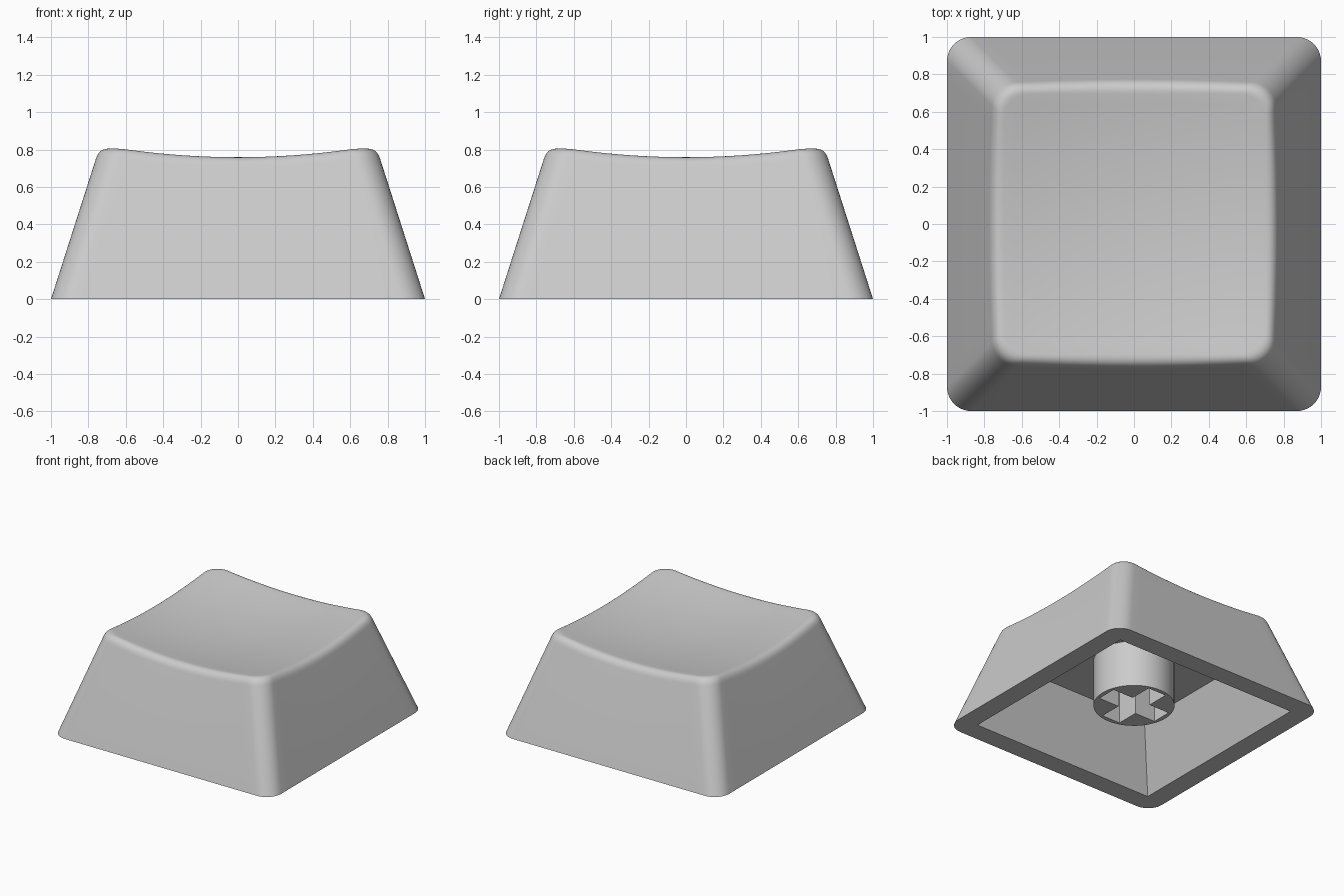
import bpy, bmesh, math
from mathutils import Vector

if "Cube" in bpy.data.objects:
    bpy.data.objects.remove(bpy.data.objects["Cube"])

SLOPE, RADIUS = 0.32, 0.13        # wall taper, corner radius
DISH_Z, DISH_R = 0.70, 4.2        # dish lowest point, dish sphere radius
FILLET, ARC, SIDE = 0.06, 10, 20  # rim rounding, corner and side divisions
OPEN, CEIL, CEIL_Z = 0.837, 0.64, 0.495
STEM_Z, STEM_R = 0.11, 0.305

grey = bpy.data.materials.new("grey plastic")
grey.diffuse_color = (0.6, 0.6, 0.6, 1)
grey.use_nodes = True
grey.node_tree.nodes["Principled BSDF"].inputs["Base Color"].default_value = grey.diffuse_color


def make_object(name, bm):
    bmesh.ops.recalc_face_normals(bm, faces=bm.faces)
    mesh = bpy.data.meshes.new(name)
    bm.to_mesh(mesh)
    bm.free()
    mesh.materials.append(grey)
    obj = bpy.data.objects.new(name, mesh)
    bpy.context.collection.objects.link(obj)
    return obj


def smooth(obj, degrees):
    bpy.ops.object.select_all(action='DESELECT')
    obj.select_set(True)
    bpy.context.view_layer.objects.active = obj
    bpy.ops.object.shade_smooth_by_angle(angle=math.radians(degrees))


def dish(x, y):
    return DISH_Z + (x * x + y * y) / (2 * DISH_R)


def outline(half):
    """Rounded square: each quarter is a corner arc, then a straight side."""
    c, pts = half - RADIUS, []
    for q in range(4):
        turn = q * math.pi / 2
        quarter = []
        for i in range(ARC + 1):
            a = i / ARC * math.pi / 2
            quarter.append((c + RADIUS * math.cos(a), c + RADIUS * math.sin(a)))
        quarter += [(c - 2 * c * i / SIDE, half) for i in range(1, SIDE)]
        for x, y in quarter:
            pts.append((x * math.cos(turn) - y * math.sin(turn),
                        x * math.sin(turn) + y * math.cos(turn)))
    return pts


# Wall, rim and dish as one profile for each outline point
columns = []
n = len(outline(1))
for k in range(n):
    def wall(z):
        x, y = outline(1 - SLOPE * z)[k]
        return Vector((x, y, z))
    z = 0.78
    for _ in range(6):
        z = dish(*wall(z).xy)
    rim, start = wall(z), wall(z - FILLET)
    inner = rim.xy * (1 - FILLET / rim.xy.length)
    end = Vector((*inner, dish(*inner)))
    col = [wall(0)]
    for i in range(9):
        t = i / 8
        col.append(start * (1 - t) ** 2 + rim * 2 * t * (1 - t) + end * t * t)
    for i in range(1, 12):
        p = inner * (1 - i / 12)
        col.append(Vector((*p, dish(*p))))
    columns.append(col)

bm = bmesh.new()
grid = [[bm.verts.new(p) for p in col] for col in columns]
centre = bm.verts.new((0, 0, DISH_Z))
for k in range(n):
    a, b = grid[k], grid[(k + 1) % n]
    for i in range(len(a) - 1):
        bm.faces.new((a[i], b[i], b[i + 1], a[i + 1]))
    bm.faces.new((a[-1], b[-1], centre))

# Underside lip and tapered cavity
corners = [(1, 1), (-1, 1), (-1, -1), (1, -1)]
lip = [bm.verts.new((x * OPEN, y * OPEN, 0)) for x, y in corners]
roof = [bm.verts.new((x * CEIL, y * CEIL, CEIL_Z)) for x, y in corners]
for q in range(4):
    first, nxt = q * (ARC + SIDE), (q + 1) % 4
    for i in range(first, first + ARC):
        bm.faces.new((grid[i][0], grid[i + 1][0], lip[q]))
    side = [grid[i % n][0] for i in range(first + ARC, first + ARC + SIDE + 1)]
    bm.faces.new(side + [lip[nxt], lip[q]])
    bm.faces.new((lip[q], lip[nxt], roof[nxt], roof[q]))
bm.faces.new(roof)
smooth(make_object("cap_shell", bm), 30)

# Round stem
bm = bmesh.new()
bmesh.ops.create_cone(bm, cap_ends=True, segments=64, radius1=STEM_R,
                      radius2=STEM_R, depth=CEIL_Z + 0.02 - STEM_Z)
bmesh.ops.translate(bm, verts=bm.verts, vec=(0, 0, (CEIL_Z + 0.02 + STEM_Z) / 2))
stem = make_object("stem", bm)
smooth(stem, 30)

# Cross-shaped socket cut into the stem
L, W = 0.27, 0.083
bm = bmesh.new()
profile = []
for q in range(4):
    for x, y in ((L, -W), (L, W), (W, W)):
        for _ in range(q):
            x, y = -y, x
        profile.append(bm.verts.new((x, y, STEM_Z - 0.1)))
face = bm.faces.new(profile)
up = bmesh.ops.extrude_face_region(bm, geom=[face])
bmesh.ops.translate(bm, verts=[v for v in up["geom"] if isinstance(v, bmesh.types.BMVert)],
                    vec=(0, 0, CEIL_Z - STEM_Z + 0.08))
cutter = make_object("socket_cutter", bm)
cutter.hide_render = True
cutter.hide_set(True)
cut = stem.modifiers.new("socket", 'BOOLEAN')
cut.operation = 'DIFFERENCE'
cut.solver = 'EXACT'
cut.object = cutter
